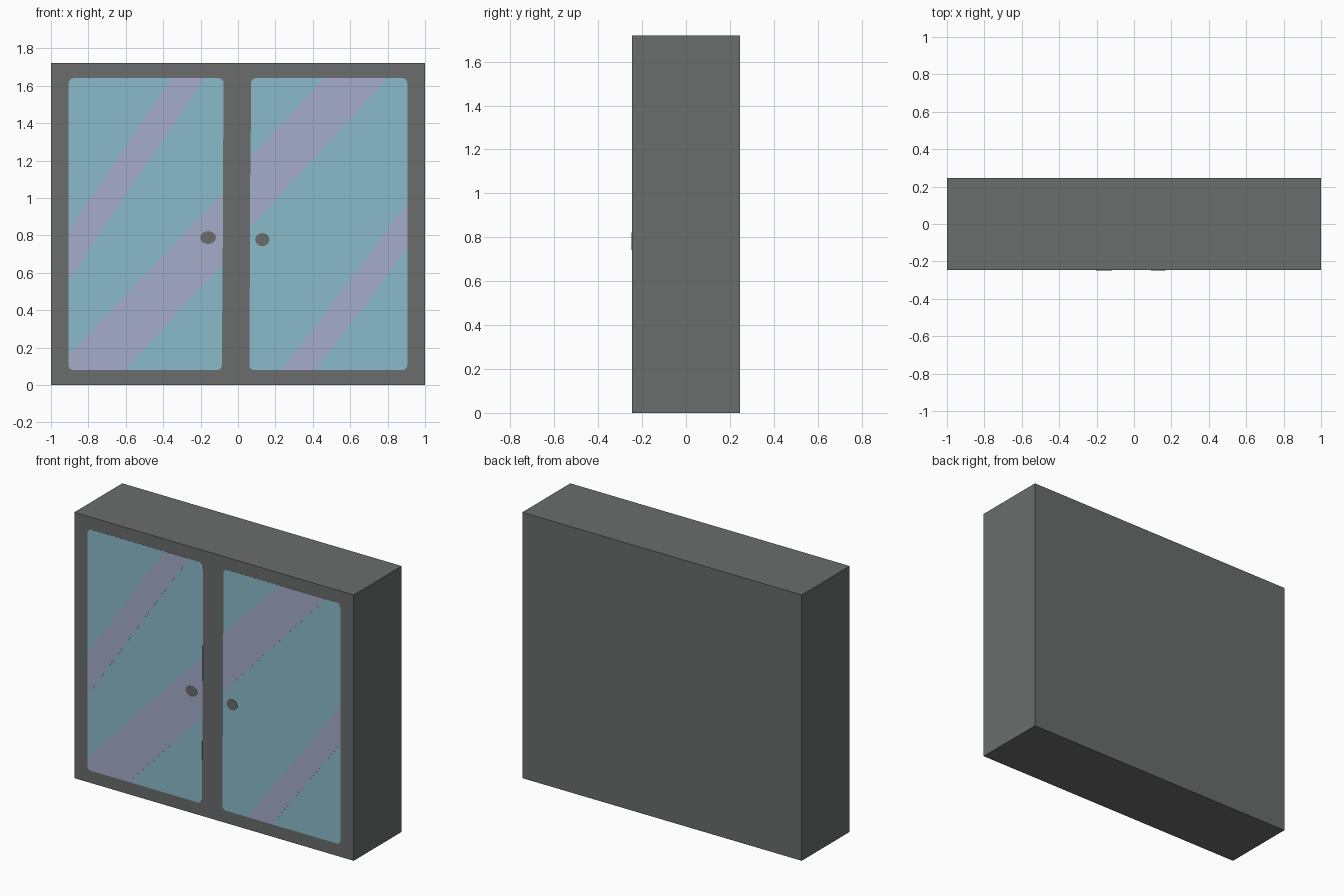
import bpy, bmesh, math

if "Cube" in bpy.data.objects:
    bpy.data.objects.remove(bpy.data.objects["Cube"])

W, D, H = 1.0, 0.245, 1.72      # half width, half depth, height
FRONT = -D


def material(name, rgb):
    def lin(v):
        v /= 255
        return v / 12.92 if v <= 0.04045 else ((v + 0.055) / 1.055) ** 2.4
    m = bpy.data.materials.new(name)
    m.diffuse_color = (*[lin(v) for v in rgb], 1)
    m.use_nodes = True
    m.node_tree.nodes["Principled BSDF"].inputs["Base Color"].default_value = m.diffuse_color
    return m


GREY = material("cabinet grey", (106, 109, 108))
BLUE = material("glass blue", (138, 187, 202))
LILAC = material("reflection lilac", (164, 172, 201))


def finish(name, bm, mat):
    bmesh.ops.recalc_face_normals(bm, faces=bm.faces)
    mesh = bpy.data.meshes.new(name)
    bm.to_mesh(mesh)
    bm.free()
    mesh.materials.append(mat)
    bpy.context.collection.objects.link(bpy.data.objects.new(name, mesh))


def plate(name, points, mat, lift, back=0.0, radius=0.0):
    """Thin plate on the front, outlined by (x, z) points."""
    bm = bmesh.new()
    verts = [bm.verts.new((x, FRONT - lift, z)) for x, z in points]
    bm.faces.new(verts)
    if radius:
        bmesh.ops.bevel(bm, geom=verts, offset=radius, segments=4,
                        profile=0.5, affect='VERTICES')
    face = bm.faces[:]
    ext = bmesh.ops.extrude_face_region(bm, geom=face, use_keep_orig=True)
    moved = [g for g in ext["geom"] if isinstance(g, bmesh.types.BMVert)]
    bmesh.ops.translate(bm, verts=moved, vec=(0, lift - back, 0))
    finish(name, bm, mat)


# Cabinet body
bm = bmesh.new()
bmesh.ops.create_cube(bm, size=1)
for v in bm.verts:
    v.co = (v.co.x * 2 * W, v.co.y * 2 * D, (v.co.z + 0.5) * H)
finish("cabinet_body", bm, GREY)

# Glass door panes
plate("left_glass", [(-0.905, 0.08), (-0.086, 0.08), (-0.077, 1.64), (-0.905, 1.64)],
      BLUE, 0.001, radius=0.025)
plate("right_glass", [(0.06, 0.08), (0.905, 0.08), (0.905, 1.64), (0.07, 1.64)],
      BLUE, 0.001, radius=0.025)

# Diagonal reflections on the glass
stripes = {
    "left_upper_reflection": [(-0.905, 0.56), (-0.18, 1.64), (-0.355, 1.64), (-0.905, 0.83)],
    "left_lower_reflection": [(-0.905, 0.10), (-0.899, 0.086), (-0.885, 0.08), (-0.605, 0.08),
                              (-0.082, 0.645), (-0.08, 1.03), (-0.905, 0.16)],
    "right_upper_reflection": [(0.064, 0.84), (0.80, 1.64), (0.465, 1.64), (0.066, 1.22)],
    "right_lower_reflection": [(0.235, 0.08), (0.415, 0.08), (0.905, 0.73), (0.905, 0.97)],
}
for name, pts in stripes.items():
    plate(name, pts, LILAC, 0.002)

# Round door knobs
for name, x, z, rx, rz in (("left_knob", -0.16, 0.788, 0.042, 0.034),
                           ("right_knob", 0.13, 0.777, 0.038, 0.035)):
    ring = [(x + rx * math.cos(math.tau * i / 20), z + rz * math.sin(math.tau * i / 20))
            for i in range(20)]
    plate(name, ring, GREY, 0.003)
